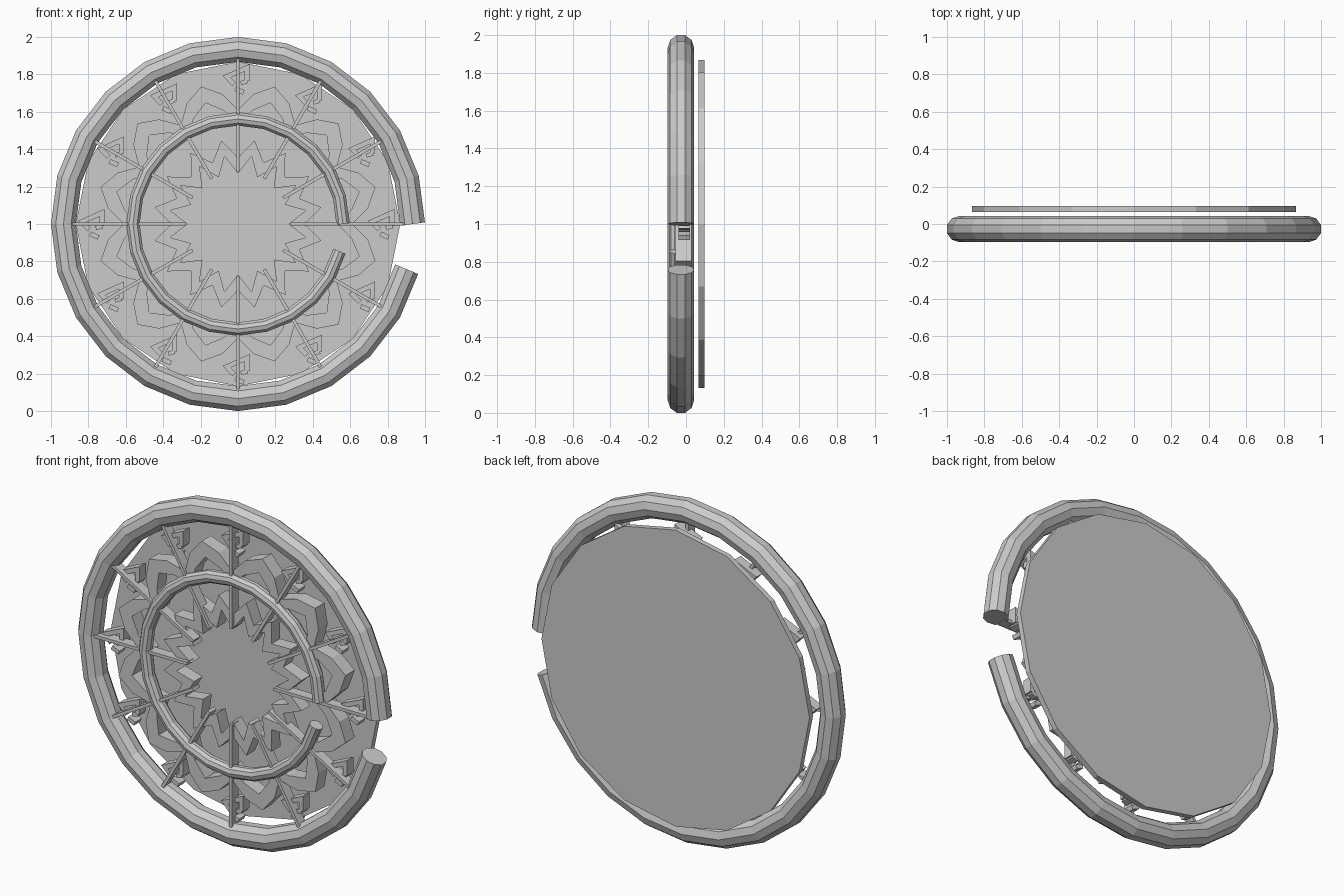
import bpy, bmesh
from math import sin, cos, tau, radians
from mathutils import Vector

if "Cube" in bpy.data.objects:
    bpy.data.objects.remove(bpy.data.objects["Cube"])

CZ = 1.0  # height of the wheel centre


def polar(r, deg):
    a = radians(deg)
    return Vector((r * cos(a), r * sin(a)))


def finish(name, bm):
    bmesh.ops.recalc_face_normals(bm, faces=bm.faces)
    me = bpy.data.meshes.new(name)
    bm.to_mesh(me)
    bm.free()
    ob = bpy.data.objects.new(name, me)
    bpy.context.collection.objects.link(ob)
    return ob


def sweep(bm, sections, closed):
    """Skin a list of equal-length point loops."""
    loops = [[bm.verts.new(p) for p in s] for s in sections]
    n = len(loops[0])
    pairs = list(zip(loops, loops[1:]))
    if closed:
        pairs.append((loops[-1], loops[0]))
    else:
        bm.faces.new(loops[0])
        bm.faces.new(loops[-1])
    for a, b in pairs:
        for i in range(n):
            j = (i + 1) % n
            bm.faces.new((a[i], a[j], b[j], b[i]))


def ribbon(bm, pairs, y0, y1, closed=False):
    """Flat strip given by edge point pairs, with thickness along y."""
    sections = []
    for a, b in pairs:
        sections.append([(a.x, y0, CZ + a.y), (b.x, y0, CZ + b.y),
                         (b.x, y1, CZ + b.y), (a.x, y1, CZ + a.y)])
    sweep(bm, sections, closed)


def stroke(points, width, offset):
    """Mitred edge pairs along an open polyline."""
    pts = [Vector(p) for p in points]
    out = []
    for i, p in enumerate(pts):
        d1 = (p - pts[i - 1]).normalized() if i else (pts[1] - p).normalized()
        d2 = (pts[i + 1] - p).normalized() if i < len(pts) - 1 else d1
        n1, n2 = Vector((-d1.y, d1.x)), Vector((-d2.y, d2.x))
        m = (n1 + n2).normalized()
        m *= width / 2 / max(m.dot(n1), 0.5)
        out.append((p + m + offset, p - m + offset))
    return out


def open_ring(name, radius, tube, y, sides=10):
    """Tube ring of 24 segments with the last one missing."""
    bm = bmesh.new()
    sections = []
    for k in range(24):
        ang = 15 * k
        tilt = ang + (7.5 if k == 0 else -7.5 if k == 23 else 0)
        c = polar(radius, ang)
        sec = []
        for s in range(sides):
            t = tau * (s + 0.5) / sides
            p = c + polar(tube * cos(t), tilt)
            sec.append((p.x, y + tube * sin(t), CZ + p.y))
        sections.append(sec)
    sweep(bm, sections, False)
    return finish(name, bm)


# Open tube rings
open_ring("outer_ring", 0.933, 0.07, -0.027)
open_ring("inner_ring", 0.561, 0.037, -0.05)

# Backing disc, sixteen sides
bm = bmesh.new()
edge = [polar(0.867, 22.5 * k) for k in range(16)]
sweep(bm, [[(p.x, y, CZ + p.y) for p in edge] for y in (0.065, 0.097)], False)
finish("back_disc", bm)

# Twelve spokes
bm = bmesh.new()
for k in range(12):
    ends = [polar(0.28, 30 * k), polar(0.89, 30 * k)]
    ribbon(bm, stroke(ends, 0.018, Vector((0, 0))), -0.07, -0.01)
finish("spokes", bm)

# Central zigzag star with sixteen points
bm = bmesh.new()
pairs = []
for k in range(16):
    a = 22.5 * k
    pairs.append((polar(0.355, a), polar(0.27, a)))
    pairs.append((polar(0.455, a + 11.25), polar(0.37, a + 11.25)))
ribbon(bm, pairs, -0.05, 0.03, True)
finish("star_band", bm)

# Twelve pointed petals between the spokes
bm = bmesh.new()
pairs = []
for k in range(12):
    a = 30 * k
    for da, ro, ri in ((0, 0.61, 0.53), (7, 0.70, 0.61),
                       (15, 0.76, 0.67), (23, 0.70, 0.61)):
        pairs.append((polar(ro, a + da), polar(ri, a + da)))
ribbon(bm, pairs, -0.055, 0.03, True)
finish("petal_band", bm)

# Small curled hooks near the rim, all turned the same way
bm = bmesh.new()
hook = [(0.022, -0.022), (0.022, 0.0), (0.048, -0.01), (0.048, 0.06), (-0.06, 0.012), (-0.02, -0.03)]
foot = [(-0.015, -0.052), (0.03, -0.072)]
for k in range(12):
    c = polar(0.775, 30 * k)
    ribbon(bm, stroke(hook[2:], 0.026, c), -0.04, 0.02)
    ribbon(bm, stroke([(0.05, -0.012), (0.015, -0.022)], 0.022, c), -0.04, 0.02)
    ribbon(bm, stroke(foot, 0.025, c), -0.04, 0.02)
finish("rim_hooks", bm)
